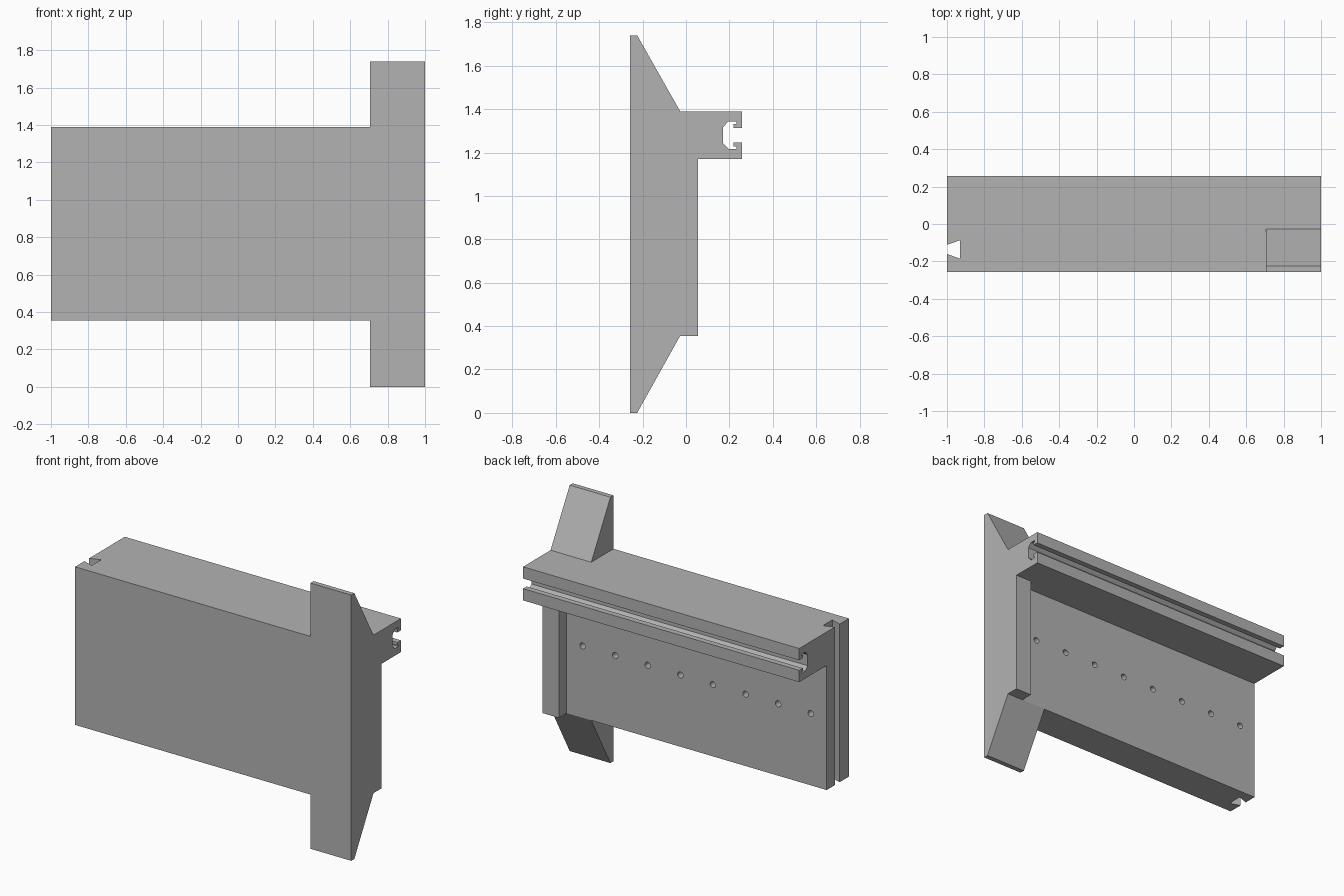
import bpy, bmesh
from mathutils import Vector, Matrix
from math import pi

cube = bpy.data.objects.get("Cube")
if cube:
    bpy.data.objects.remove(cube, do_unlink=True)

grey = bpy.data.materials.new("plain_grey")
grey.use_nodes = True
GREY = (0.45, 0.45, 0.45, 1)
grey.diffuse_color = GREY
grey.node_tree.nodes["Principled BSDF"].inputs["Base Color"].default_value = GREY


def make_object(name, bm):
    bmesh.ops.recalc_face_normals(bm, faces=bm.faces)
    mesh = bpy.data.meshes.new(name)
    bm.to_mesh(mesh)
    bm.free()
    mesh.materials.append(grey)
    obj = bpy.data.objects.new(name, mesh)
    bpy.context.scene.collection.objects.link(obj)
    return obj


def extrude(name, points, depth):
    """Extrude a closed loop of 3D points along a vector."""
    bm = bmesh.new()
    face = bm.faces.new([bm.verts.new(p) for p in points])
    new = bmesh.ops.extrude_face_region(bm, geom=[face])["geom"]
    verts = [v for v in new if isinstance(v, bmesh.types.BMVert)]
    bmesh.ops.translate(bm, vec=Vector(depth), verts=verts)
    return make_object(name, bm)


def along_x(name, profile, x0, x1):
    return extrude(name, [(x0, y, z) for y, z in profile], (x1 - x0, 0, 0))


def combine(target, tool, operation):
    """Apply a boolean and discard the tool."""
    mod = target.modifiers.new("combine", 'BOOLEAN')
    mod.operation, mod.solver, mod.object = operation, 'EXACT', tool
    bpy.context.view_layer.objects.active = target
    bpy.ops.object.modifier_apply(modifier=mod.name)
    bpy.data.objects.remove(tool, do_unlink=True)


FRONT, BACK, LEDGE = -0.257, -0.027, 0.257
BOTTOM, TOP, LEDGE_BOTTOM, HEIGHT = 0.355, 1.39, 1.17, 1.74
SLOT_Z = 1.28

# Panel with rear ledge; the T-slot is mirrored about its centre line
half_slot = [(LEDGE, 0.033), (0.22, 0.033), (0.22, 0.052), (0.232, 0.052),
             (0.232, 0.063), (0.195, 0.063), (0.17, 0.036)]
slot = [(y, SLOT_Z - h) for y, h in half_slot]
slot += [(y, SLOT_Z + h) for y, h in reversed(half_slot)]
body = along_x("slotted_panel", [
    (FRONT, BOTTOM), (BACK, BOTTOM), (BACK, LEDGE_BOTTOM), (LEDGE, LEDGE_BOTTOM),
    *slot, (LEDGE, TOP), (FRONT, TOP)], -1, 1)

# End plate with tapered upper and lower horns
tip = -0.225
combine(body, along_x("end_horns", [
    (FRONT, 0), (tip, 0), (BACK, BOTTOM), (BACK, TOP),
    (tip, HEIGHT), (FRONT, HEIGHT)], 0.705, 1), 'UNION')

# Stop block under the ledge
combine(body, along_x("stop_block", [
    (-0.1, BOTTOM), (0.055, BOTTOM), (0.055, 1.2), (-0.1, 1.2)], 0.883, 1), 'UNION')

# Vertical dovetail groove in the opposite end
mid = -0.136
groove = [(-1.02, mid - 0.018), (-0.93, mid - 0.049),
          (-0.93, mid + 0.049), (-1.02, mid + 0.018)]
combine(body, extrude("groove_cutter", [(x, y, 0.2) for x, y in groove],
                      (0, 0, 1.4)), 'DIFFERENCE')

# Row of blind holes in the back of the panel
bm = bmesh.new()
for i in range(8):
    place = Matrix.Translation((0.768 - 0.236 * i, BACK, 0.825)) @ Matrix.Rotation(pi / 2, 4, 'X')
    bmesh.ops.create_cone(bm, cap_ends=True, segments=24, radius1=0.02,
                          radius2=0.02, depth=0.12, matrix=place)
combine(body, make_object("hole_cutter", bm), 'DIFFERENCE')

# Crisp edges with smooth hole walls
bpy.ops.object.select_all(action='DESELECT')
body.select_set(True)
bpy.context.view_layer.objects.active = body
bpy.ops.object.shade_smooth_by_angle(angle=pi / 9)
